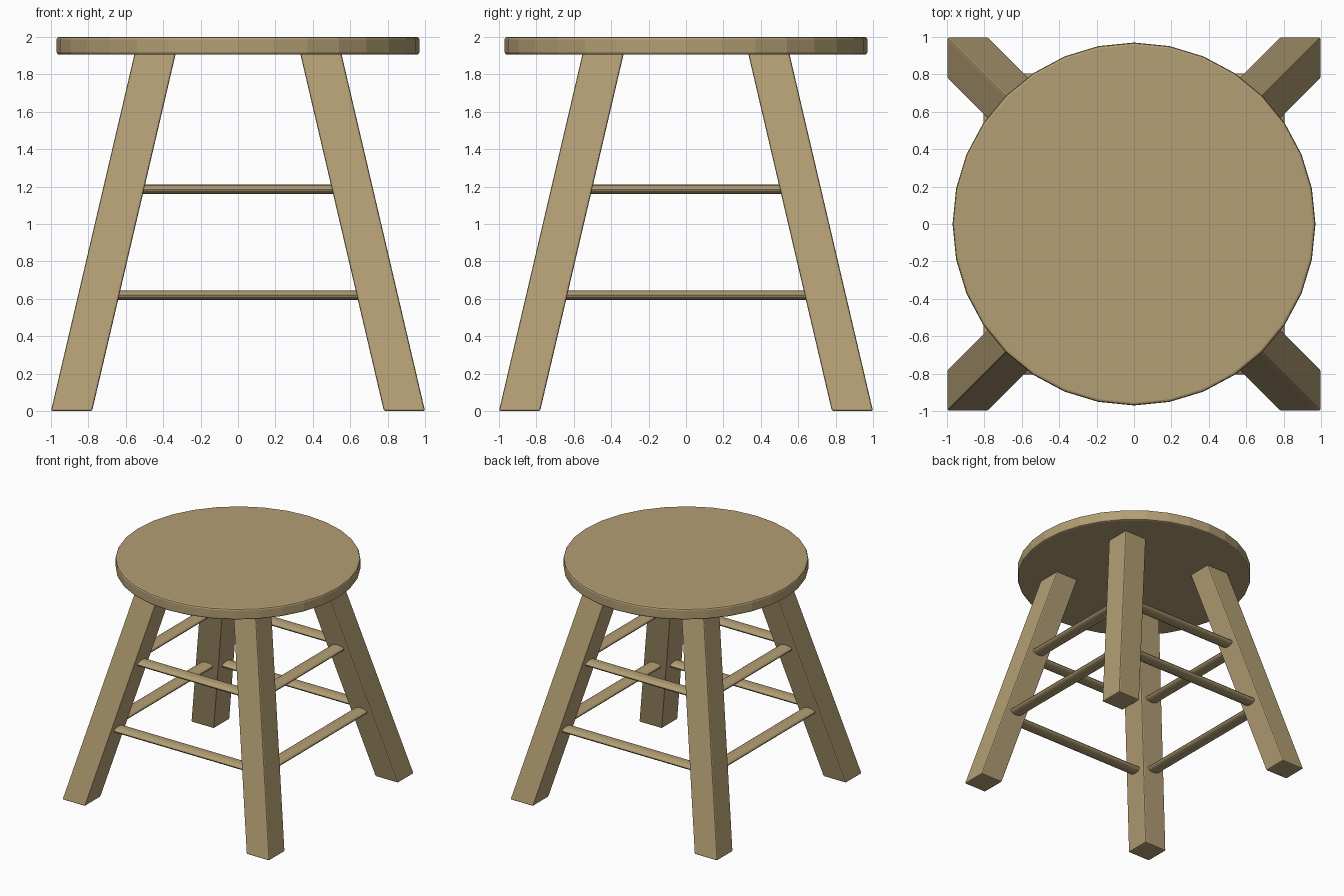
import bpy, bmesh, math
from mathutils import Matrix

if "Cube" in bpy.data.objects:
    bpy.data.objects.remove(bpy.data.objects["Cube"])

wood = bpy.data.materials.new("light wood")
wood.diffuse_color = (0.45, 0.345, 0.175, 1)
wood.use_nodes = True
wood.node_tree.nodes["Principled BSDF"].inputs["Base Color"].default_value = wood.diffuse_color

SLOPE = 0.234          # sideways lean of the legs per unit of height
FOOT, HALF = 0.89, 0.11  # foot centre and half thickness of a leg
LEG_TOP = 1.915


def leg_centre(z):
    return FOOT - SLOPE * z


def add_object(name, bm):
    bmesh.ops.recalc_face_normals(bm, faces=bm.faces)
    mesh = bpy.data.meshes.new(name)
    bm.to_mesh(mesh)
    bm.free()
    mesh.materials.append(wood)
    obj = bpy.data.objects.new(name, mesh)
    bpy.context.collection.objects.link(obj)
    return obj


def bevel(bm, edges, width, segments):
    bmesh.ops.bevel(bm, geom=edges, offset=width, segments=segments,
                    profile=0.5, affect='EDGES')


# Round seat with softened rims
bm = bmesh.new()
bmesh.ops.create_cone(bm, cap_ends=True, segments=32, radius1=0.97, radius2=0.97,
                      depth=0.095, matrix=Matrix.Translation((0, 0, 1.9525)))
rims = [e for e in bm.edges if abs(e.verts[0].co.z - e.verts[1].co.z) < 1e-4]
bevel(bm, rims, 0.014, 2)
add_object("seat", bm)

# Four splayed square legs, level at foot and top
for sy, depth_name in ((-1, "front"), (1, "back")):
    for sx, side in ((-1, "left"), (1, "right")):
        bm = bmesh.new()
        bmesh.ops.create_cube(bm, size=2)
        for v in bm.verts:
            z = LEG_TOP if v.co.z > 0 else 0
            c = leg_centre(z)
            v.co = (sx * c + HALF * v.co.x, sy * c + HALF * v.co.y, z)
        bevel(bm, bm.edges[:], 0.01, 2)
        add_object(f"{depth_name}_{side}_leg", bm)

# Flattened oval rungs on all four sides at two heights
for level, z in (("lower", 0.62), ("upper", 1.185)):
    c = leg_centre(z)
    for i, side in enumerate(("front", "right", "back", "left")):
        bm = bmesh.new()
        place = (Matrix.Rotation(i * math.pi / 2, 4, 'Z')
                 @ Matrix.Translation((0, -c, z))
                 @ Matrix.Diagonal((1, 0.06, 0.025, 1))
                 @ Matrix.Rotation(math.pi / 2, 4, 'Y'))
        bmesh.ops.create_cone(bm, cap_ends=True, segments=16, radius1=1, radius2=1,
                              depth=2 * (c - 0.03), matrix=place)
        add_object(f"{level}_{side}_rung", bm)
